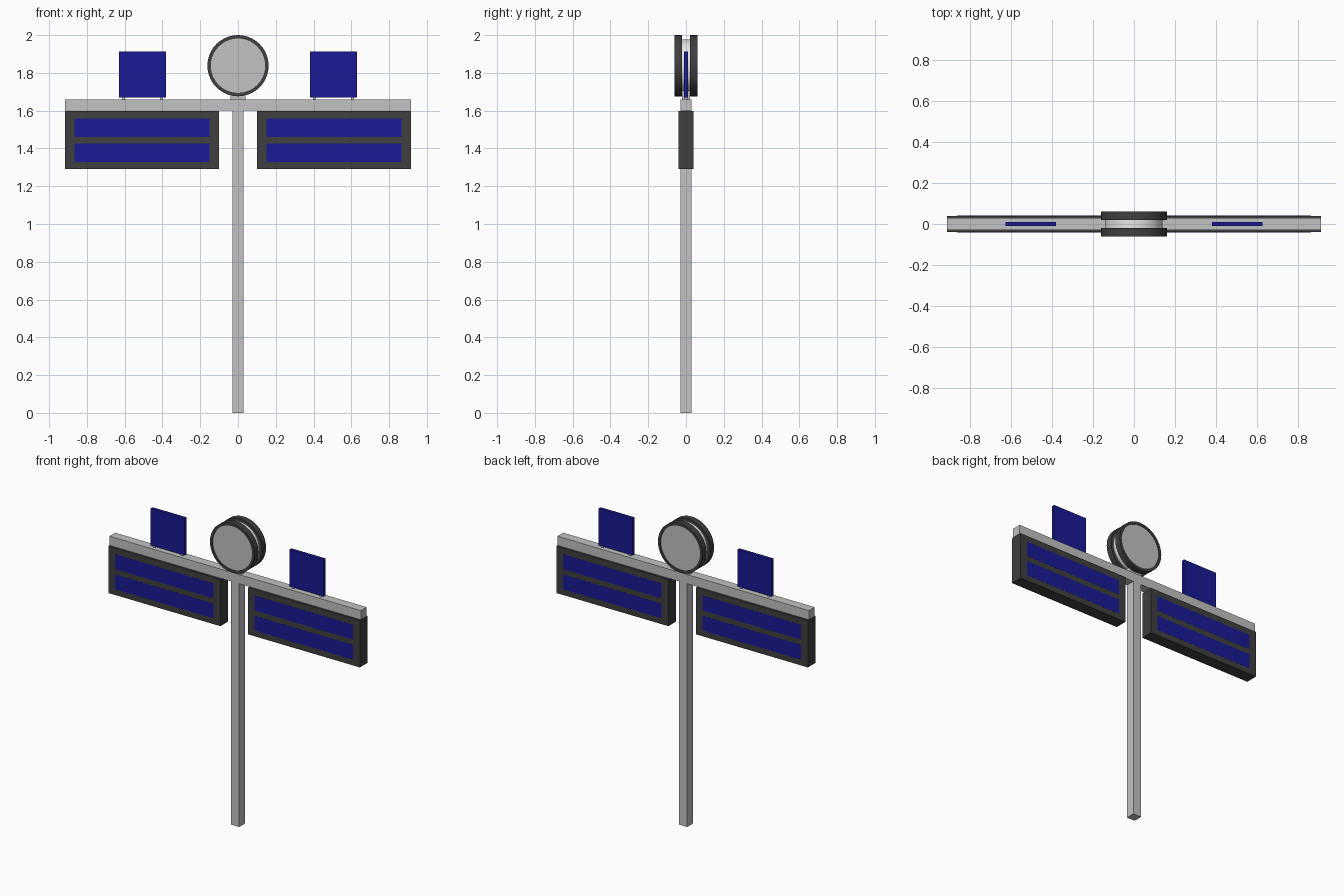
import bpy, bmesh, math

if "Cube" in bpy.data.objects:
    bpy.data.objects.remove(bpy.data.objects["Cube"])


def material(name, rgb):
    m = bpy.data.materials.new(name)
    m.diffuse_color = (*rgb, 1)
    m.use_nodes = True
    m.node_tree.nodes["Principled BSDF"].inputs["Base Color"].default_value = m.diffuse_color
    return m


GREY = material("metal grey", (0.54, 0.54, 0.54))
DARK = material("dark grey", (0.05, 0.05, 0.05))
BLUE = material("sign blue", (0.01, 0.01, 0.305))
PALE = material("pale grey", (0.8, 0.8, 0.8))


def finish(name, bm, mat):
    bmesh.ops.recalc_face_normals(bm, faces=bm.faces)
    me = bpy.data.meshes.new(name)
    bm.to_mesh(me)
    bm.free()
    me.materials.append(mat)
    ob = bpy.data.objects.new(name, me)
    bpy.context.collection.objects.link(ob)
    return ob


def box(name, x, y, z, mat):
    """Box from (min, max) ranges."""
    bm = bmesh.new()
    bmesh.ops.create_cube(bm, size=1)
    for v in bm.verts:
        v.co = [r[0] if c < 0 else r[1] for c, r in zip(v.co, (x, y, z))]
    return finish(name, bm, mat)


def lathe(name, profile, z, mat, closed, n=40):
    """Turn (radius, y) points around a y-directed axis at height z."""
    bm = bmesh.new()
    rings = []
    for i in range(n):
        a = 2 * math.pi * i / n
        rings.append([bm.verts.new((r * math.cos(a), y, z + r * math.sin(a))) for r, y in profile])
    m = len(profile)
    for i in range(n):
        p, q = rings[i], rings[(i + 1) % n]
        for j in range(m if closed else m - 1):
            k = (j + 1) % m
            bm.faces.new((p[j], p[k], q[k], q[j]))
    if not closed:
        for j in (0, m - 1):
            bm.faces.new([r[j] for r in rings])
    ob = finish(name, bm, mat)
    bpy.context.view_layer.objects.active = ob
    ob.select_set(True)
    bpy.ops.object.shade_smooth_by_angle(angle=math.radians(30))
    ob.select_set(False)
    return ob


# Post and crossbeam
box("post", (-.03, .03), (-.03, .03), (0, 1.6), GREY)
box("crossbeam", (-.915, .915), (-.03, .03), (1.6, 1.66), GREY)

for side, s in (("right", 1), ("left", -1)):
    def span(a, b):
        return tuple(sorted((s * a, s * b)))

    # Hanging display boxes with two blue strips on each face
    box(side + "_display_box", span(.10, .915), (-.04, .04), (1.29, 1.598), DARK)
    for row, z in (("upper", (1.46, 1.558)), ("lower", (1.328, 1.425))):
        for face, y in (("front", (-.0405, -.038)), ("back", (.038, .0405))):
            box(f"{side}_{row}_{face}_strip", span(.15, .865), y, z, BLUE)

    # Square sign standing on two short pegs
    box(side + "_square_sign", span(.382, .629), (-.01, .01), (1.669, 1.912), BLUE)
    for i, x in enumerate((.405, .605)):
        box(f"{side}_sign_peg_{i + 1}", span(x - .008, x + .008), (-.008, .008), (1.65, 1.68), GREY)

# Double-faced clock: drum, faces and rims
CZ = 1.838
box("clock_foot", (-.04, .04), (-.02, .02), (1.65, 1.71), GREY)
lathe("clock_drum", [(.14, -.03), (.14, .03)], CZ, PALE, False)
for face, s in (("front", -1), ("back", 1)):
    lathe(face + "_clock_rim", [(.144, s * .02), (.162, s * .02), (.162, s * .06), (.144, s * .06)],
          CZ, DARK, True)
    lathe(face + "_clock_face", [(.145, s * .022), (.145, s * .056)], CZ, GREY, False)
